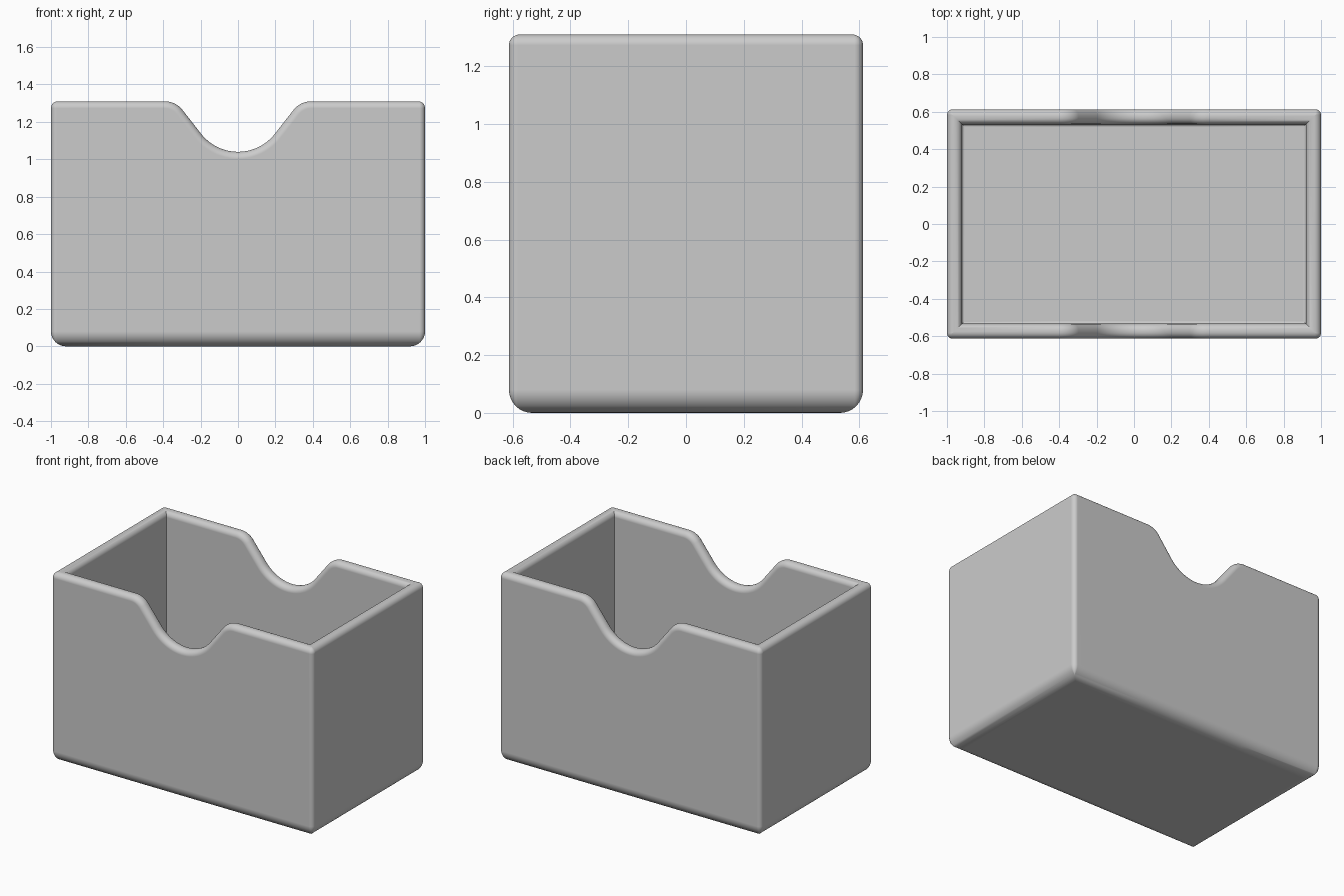
import bpy, bmesh
from math import sin, cos, tan, pi, radians

if "Cube" in bpy.data.objects:
    bpy.data.objects.remove(bpy.data.objects["Cube"])

HALF_X, HALF_Y, TOP = 1.0, 0.613, 1.31
WALL, FLOOR = 0.08, 0.08
CORNER_R, BASE_R, RIM_R, INNER_R = 0.03, 0.08, 0.037, 0.015
NOTCH_Z, NOTCH_R, LIP_R, SLOPE = 1.04, 0.25, 0.12, radians(52)


def notch_profile():
    """Points (x, z, nx, nz) along the thumb notch, from -x to +x."""
    drop = TOP - NOTCH_Z - (NOTCH_R + LIP_R) * (1 - cos(SLOPE))
    half = (NOTCH_R + LIP_R) * sin(SLOPE) + drop / tan(SLOPE)
    right = []
    for i in range(17):
        a = SLOPE * i / 16
        right.append((NOTCH_R * sin(a), NOTCH_Z + NOTCH_R * (1 - cos(a)), -sin(a), cos(a)))
    for i in range(11):
        a = SLOPE * (1 - i / 10)
        right.append((half - LIP_R * sin(a), TOP - LIP_R * (1 - cos(a)), -sin(a), cos(a)))
    left = [(-x, z, -nx, nz) for x, z, nx, nz in reversed(right[1:])]
    return left + right


NOTCH = notch_profile()


def ring(inset, z=None, depth=0.0):
    """Rounded rectangle loop; without z it follows the rim, sunk by depth."""
    hx, hy = HALF_X - inset, HALF_Y - inset
    r = max(CORNER_R - inset, 0)
    half = []
    for x, top, nx, nz in NOTCH:
        if z is None:
            half.append((x - nx * depth, -hy, top - nz * depth))
        else:
            half.append((x, -hy, z))
    level = TOP - depth if z is None else z
    for sy in (-1, 1):
        for i in range(7):
            a = pi / 12 * i + (-pi / 2 if sy < 0 else 0)
            half.append((hx - r + r * cos(a), sy * (hy - r) + r * sin(a), level))
    return half + [(-x, -y, h) for x, y, h in half]


# Section through the wall: base fillet, rim rounding, inside, floor fillet
rings = []
for i in range(9):
    a = pi / 2 * i / 8
    rings.append(ring(BASE_R * (1 - sin(a)), BASE_R * (1 - cos(a))))
for i in range(9):
    a = pi / 2 * i / 8
    rings.append(ring(RIM_R * (1 - cos(a)), depth=RIM_R * (1 - sin(a))))
for i in range(9):
    a = pi / 2 * (1 - i / 8)
    rings.append(ring(WALL - RIM_R * (1 - cos(a)), depth=RIM_R * (1 - sin(a))))
for i in range(6):
    a = pi / 2 * i / 5
    rings.append(ring(WALL + INNER_R * (1 - cos(a)), FLOOR + INNER_R * (1 - sin(a))))

# Loft the rings into one shell and close the underside and floor
bm = bmesh.new()
loops = [[bm.verts.new(p) for p in points] for points in rings]
count = len(loops[0])
for low, high in zip(loops, loops[1:]):
    for i in range(count):
        j = (i + 1) % count
        bm.faces.new((low[i], low[j], high[j], high[i]))
bm.faces.new(list(reversed(loops[0])))
bm.faces.new(loops[-1])
bmesh.ops.remove_doubles(bm, verts=bm.verts, dist=0.00005)
bmesh.ops.recalc_face_normals(bm, faces=bm.faces)
mesh = bpy.data.meshes.new("open_box")
bm.to_mesh(mesh)
bm.free()

box = bpy.data.objects.new("open_box", mesh)
bpy.context.collection.objects.link(box)

# Plain grey material
grey = bpy.data.materials.new("light_grey")
grey.use_nodes = True
color = (0.6, 0.6, 0.6, 1)
grey.diffuse_color = color
grey.node_tree.nodes["Principled BSDF"].inputs["Base Color"].default_value = color
mesh.materials.append(grey)

# Smooth roundings with flat panels
bpy.ops.object.select_all(action="DESELECT")
box.select_set(True)
bpy.context.view_layer.objects.active = box
bpy.ops.object.shade_smooth_by_angle(angle=radians(35))
normals = box.modifiers.new("panel_normals", "WEIGHTED_NORMAL")
normals.keep_sharp = True
